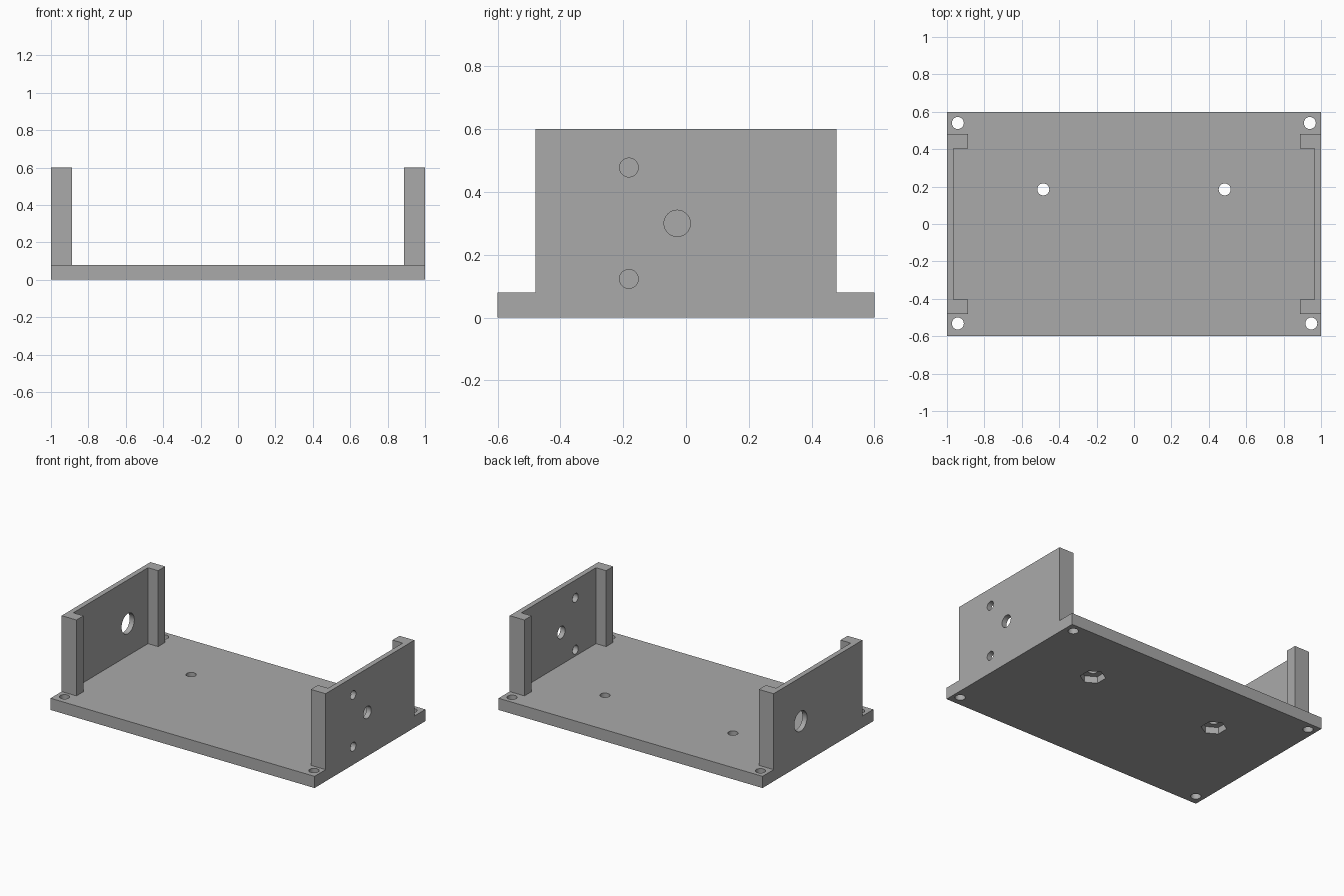
import bpy
import bmesh
import math
from mathutils import Matrix

cube = bpy.data.objects.get("Cube")
if cube:
    bpy.data.objects.remove(cube, do_unlink=True)

# Single grey material
GREY = (0.4, 0.4, 0.4, 1.0)
grey = bpy.data.materials.new("plain grey")
grey.use_nodes = True
grey.diffuse_color = GREY
bsdf = next(n for n in grey.node_tree.nodes if n.type == 'BSDF_PRINCIPLED')
bsdf.inputs["Base Color"].default_value = GREY
bsdf.inputs["Roughness"].default_value = 0.6


def add_object(name, bm):
    bmesh.ops.recalc_face_normals(bm, faces=bm.faces)
    mesh = bpy.data.meshes.new(name)
    bm.to_mesh(mesh)
    bm.free()
    mesh.materials.append(grey)
    obj = bpy.data.objects.new(name, mesh)
    bpy.context.collection.objects.link(obj)
    return obj


def prism(name, outline, bottom, top):
    """Extrude an xy outline between two heights."""
    bm = bmesh.new()
    face = bm.faces.new([bm.verts.new((x, y, bottom)) for x, y in outline])
    side = bmesh.ops.extrude_face_region(bm, geom=[face])["geom"]
    verts = [v for v in side if isinstance(v, bmesh.types.BMVert)]
    bmesh.ops.translate(bm, verts=verts, vec=(0, 0, top - bottom))
    return add_object(name, bm)


def drill(target, centre, radius, depth, axis='Z', sides=40):
    """Cut a round or hexagonal hole, then discard the cutter."""
    turn = Matrix.Rotation(math.pi / 2, 4, 'Y') if axis == 'X' else Matrix.Rotation(math.pi / 6, 4, 'Z')
    bm = bmesh.new()
    # a first corner along x or y depends on the primitive, so build it explicitly
    ring = [bm.verts.new((radius * math.cos(2 * math.pi * i / sides),
                          radius * math.sin(2 * math.pi * i / sides), -depth / 2))
            for i in range(sides)]
    cap = bm.faces.new(ring)
    geom = bmesh.ops.extrude_face_region(bm, geom=[cap])["geom"]
    bmesh.ops.translate(bm, vec=(0, 0, depth),
                        verts=[v for v in geom if isinstance(v, bmesh.types.BMVert)])
    bm.transform(Matrix.Translation(centre) @ turn)
    cutter = add_object("hole_cutter", bm)
    cutter.hide_render = True
    mod = target.modifiers.new("hole", 'BOOLEAN')
    mod.operation = 'DIFFERENCE'
    mod.solver = 'EXACT'
    mod.object = cutter
    bpy.context.view_layer.objects.active = target
    bpy.ops.object.modifier_apply(modifier=mod.name)
    bpy.data.objects.remove(cutter, do_unlink=True)


BASE_TOP = 0.08
WALL_TOP = 0.6

# Base plate with corner screw holes
base = prism("base_plate", [(-1, -0.6), (1, -0.6), (1, 0.6), (-1, 0.6)], 0, BASE_TOP)
for x, y in [(-0.942, 0.54), (0.94, 0.54), (-0.942, -0.532), (0.948, -0.532)]:
    drill(base, (x, y, 0.04), 0.032, 0.3)

# Bolt holes with hexagonal nut pockets underneath
for x in (-0.485, 0.485):
    drill(base, (x, 0.185, 0.04), 0.032, 0.3)
    drill(base, (x, 0.185, 0), 0.08, 0.09, sides=6)

# End walls: C-shaped section with returns at front and back
wall_holes = [(-0.182, 0.478, 0.03), (-0.182, 0.123, 0.03),
              (-0.028, 0.3, 0.042), (0.187, 0.3, 0.069)]
for name, side in (("left_wall", 1), ("right_wall", -1)):
    half = [(1, 0.48), (0.888, 0.48), (0.888, 0.404), (0.965, 0.404)]
    section = half + [(x, -y) for x, y in reversed(half)]
    wall = prism(name, [(side * x, y) for x, y in section], BASE_TOP, WALL_TOP)
    for y, z, radius in wall_holes:
        drill(wall, (side * 0.98, y, z), radius, 0.15, axis='X')

# Smooth hole walls, crisp edges everywhere else
for obj in [o for o in bpy.context.scene.objects if o.type == 'MESH' and grey.name in o.data.materials]:
    bpy.ops.object.select_all(action='DESELECT')
    obj.select_set(True)
    bpy.context.view_layer.objects.active = obj
    bpy.ops.object.shade_smooth_by_angle(angle=math.radians(30))
